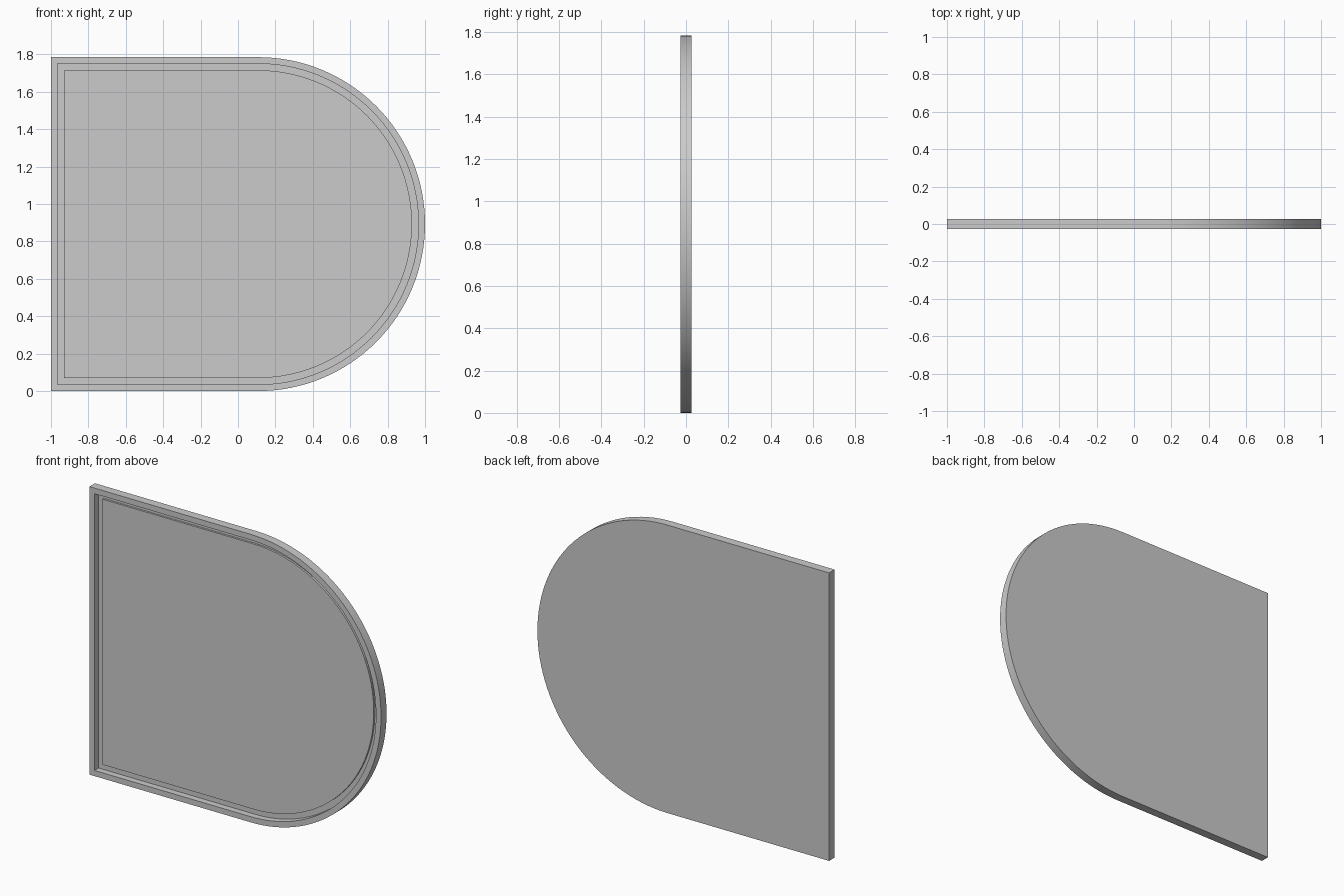
import bpy
import bmesh
import math

cube = bpy.data.objects.get("Cube")
if cube:
    bpy.data.objects.remove(cube, do_unlink=True)

RADIUS = 0.8925
ARC_X = 1 - RADIUS      # centre of the rounded end
SEGMENTS = 64
FRONT, BACK = -0.027, 0.027
FLOOR = 0.013           # bottom of the groove
PANEL = 0.001           # front of the raised panel
RIM = 0.035             # width of the rim and of the groove

grey = bpy.data.materials.new("plain_grey")
grey.use_nodes = True
colour = (0.6, 0.6, 0.6, 1)
grey.diffuse_color = colour
grey.node_tree.nodes["Principled BSDF"].inputs["Base Color"].default_value = colour


def outline(inset):
    """D-shaped outline, moved inward by the inset."""
    r = RADIUS - inset
    points = [(-1 + inset, RADIUS + r), (-1 + inset, RADIUS - r)]
    for i in range(SEGMENTS + 1):
        a = math.pi * (i / SEGMENTS - 0.5)
        points.append((ARC_X + r * math.cos(a), RADIUS + r * math.sin(a)))
    return points


def stepped_body(name, steps):
    """Joins D outlines given as (inset, y), and caps both ends."""
    bm = bmesh.new()
    loops = [[bm.verts.new((x, y, z)) for x, z in outline(inset)] for inset, y in steps]
    for a, b in zip(loops, loops[1:]):
        for i in range(len(a)):
            j = (i + 1) % len(a)
            bm.faces.new((a[i], a[j], b[j], b[i]))
    bm.faces.new(loops[0])
    bm.faces.new(loops[-1])
    bmesh.ops.recalc_face_normals(bm, faces=bm.faces)
    mesh = bpy.data.meshes.new(name)
    bm.to_mesh(mesh)
    bm.free()
    mesh.materials.append(grey)
    obj = bpy.data.objects.new(name, mesh)
    bpy.context.collection.objects.link(obj)
    bpy.ops.object.select_all(action="DESELECT")
    obj.select_set(True)
    bpy.context.view_layer.objects.active = obj
    bpy.ops.object.shade_smooth_by_angle(angle=math.radians(30))
    return obj


# Tray with a raised rim around a recessed floor
stepped_body("rimmed_tray", [(0, BACK), (0, FRONT), (RIM, FRONT), (RIM, FLOOR)])

# Panel standing on the floor, leaving a groove inside the rim
stepped_body("inner_panel", [(2 * RIM, FLOOR), (2 * RIM, PANEL)])
